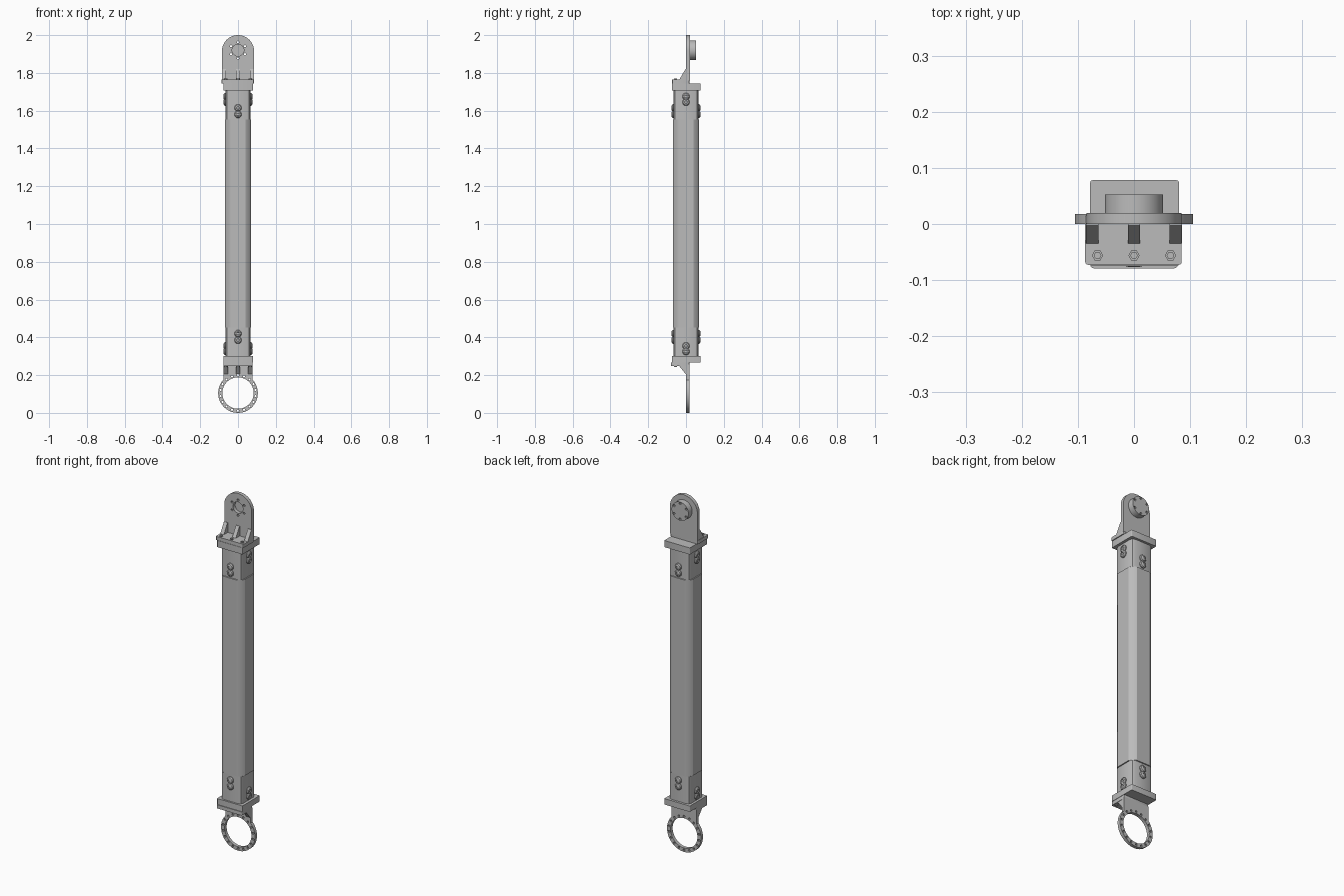
import bpy, bmesh, math
from mathutils import Matrix, Vector

cube = bpy.data.objects.get("Cube")
if cube:
    bpy.data.objects.remove(cube)

metal = bpy.data.materials.new("grey_metal")
metal.use_nodes = True
GREY = (0.5, 0.5, 0.5, 1)
metal.diffuse_color = GREY
metal.node_tree.nodes["Principled BSDF"].inputs["Base Color"].default_value = GREY


def finish(name, bm):
    """Turn a bmesh into a named, shaded object."""
    bmesh.ops.remove_doubles(bm, verts=bm.verts, dist=0.00005)
    bmesh.ops.recalc_face_normals(bm, faces=bm.faces)
    mesh = bpy.data.meshes.new(name)
    bm.to_mesh(mesh)
    bm.free()
    mesh.materials.append(metal)
    ob = bpy.data.objects.new(name, mesh)
    bpy.context.collection.objects.link(ob)
    bpy.ops.object.select_all(action='DESELECT')
    ob.select_set(True)
    bpy.context.view_layer.objects.active = ob
    bpy.ops.object.shade_smooth_by_angle(angle=math.radians(30))
    return ob


def box(name, lo, hi, bevel=0.004):
    bm = bmesh.new()
    lo, hi = Vector(lo), Vector(hi)
    size = hi - lo
    bmesh.ops.create_cube(bm, size=1, matrix=Matrix.Translation((lo + hi) / 2) @ Matrix.Diagonal((*size, 1)))
    upright = [e for e in bm.edges if abs(e.verts[0].co.z - e.verts[1].co.z) > size.z / 2]
    bmesh.ops.bevel(bm, geom=upright, offset=bevel, segments=3, affect='EDGES', profile=0.5)
    return finish(name, bm)


def arc(cx, cz, r, a0=0, a1=360, n=24):
    full = abs(a1 - a0) == 360
    steps = [math.radians(a0 + (a1 - a0) * i / n) for i in range(n if full else n + 1)]
    return [(cx + r * math.cos(a), cz + r * math.sin(a)) for a in steps]


def hole_ring(cz, radius, r, count, start=0):
    centres = arc(0, cz, radius, start, start + 360, count)
    return [arc(x, z, r, n=10) for x, z in centres]


def plate(name, loops, y0, y1):
    """Upright plate with holes: first loop is the outline, the rest are holes."""
    curve = bpy.data.curves.new(name, 'CURVE')
    curve.dimensions = '2D'
    curve.fill_mode = 'BOTH'
    curve.extrude = (y1 - y0) / 2
    for loop in loops:
        spline = curve.splines.new('POLY')
        spline.points.add(len(loop) - 1)
        spline.use_cyclic_u = True
        for point, (x, z) in zip(spline.points, loop):
            point.co = (x, z, 0, 1)
    temp = bpy.data.objects.new(name + "_outline", curve)
    bpy.context.collection.objects.link(temp)
    bpy.context.view_layer.update()
    mesh = bpy.data.meshes.new_from_object(temp.evaluated_get(bpy.context.evaluated_depsgraph_get()))
    bm = bmesh.new()
    bm.from_mesh(mesh)
    bpy.data.objects.remove(temp)
    bpy.data.meshes.remove(mesh)
    turn = Matrix.Translation((0, (y0 + y1) / 2, 0)) @ Matrix.Rotation(math.pi / 2, 4, 'X')
    bm.transform(turn)
    return finish(name, bm)


def rib(name, x, z, rise):
    """Triangular gusset between a foot and its upright plate."""
    bm = bmesh.new()
    side = [(-0.035, z), (0.002, z), (0.002, z + rise), (-0.003, z + rise)]
    face = bm.faces.new([bm.verts.new((x - 0.011, y, h)) for y, h in side])
    out = bmesh.ops.extrude_face_region(bm, geom=[face])
    moved = [v for v in out["geom"] if isinstance(v, bmesh.types.BMVert)]
    bmesh.ops.translate(bm, verts=moved, vec=(0.022, 0, 0))
    return finish(name, bm)


def lathe(name, profile, matrix, steps=24):
    """Spin a (radius, height) profile about z, then place it."""
    bm = bmesh.new()
    verts = [bm.verts.new((r, 0, h)) for r, h in profile]
    edges = [bm.edges.new(pair) for pair in zip(verts, verts[1:])]
    bmesh.ops.spin(bm, geom=verts + edges, axis=(0, 0, 1), cent=(0, 0, 0), angle=math.tau, steps=steps)
    bm.transform(matrix)
    return finish(name, bm)


# Tube: chamfered square section, with flatter seats at both ends
def section(bm, flat, z):
    pts = []
    for k in range(4):
        for x, y in ((flat, -0.11 + flat), (flat, 0.11 - flat), (0.059, 0.059)):
            pts.append(bm.verts.new(Matrix.Rotation(k * math.pi / 2, 3, 'Z') @ Vector((x, y, z))))
    return pts


bm = bmesh.new()
rings = [section(bm, f, z) for f, z in
         ((0.065, 0.29), (0.065, 0.452), (0.07, 0.453), (0.07, 1.552), (0.065, 1.553), (0.065, 1.72))]
for a, b in zip(rings, rings[1:]):
    for i in range(len(a)):
        j = (i + 1) % len(a)
        bm.faces.new((a[i], a[j], b[j], b[i]))
bm.faces.new(rings[0])
bm.faces.new(rings[-1])
finish("tube", bm)

# Button-head bolts: one pair on each side at each end
dome = [(0.019, 0), (0.019, 0.005), (0.015, 0.010), (0.008, 0.012), (0.007, 0.008), (0, 0.008)]
for end, mid in (("lower", 0), ("upper", 2)):
    for k, side in enumerate(("front", "left", "back", "right")):
        for n, height in enumerate((0.385, 0.42) if k % 2 == 0 else (0.325, 0.355)):
            z = abs(mid - height)
            spot = (Matrix.Translation((0, 0, z)) @ Matrix.Rotation(k * math.pi / 2, 4, 'Z')
                    @ Matrix.Translation((0, -0.065, 0)) @ Matrix.Rotation(math.pi / 2, 4, 'X'))
            lathe(f"{end}_{side}_bolt_{n + 1}", dome, spot)

# End flanges and bracket feet
box("upper_flange", (-0.078, -0.075, 1.708), (0.080, 0.078, 1.745))
box("lower_flange", (-0.078, -0.075, 0.267), (0.080, 0.078, 0.300))
box("upper_foot", (-0.087, -0.073, 1.745), (0.085, 0.018, 1.765), 0.006)
box("lower_foot", (-0.078, -0.079, 0.247), (0.078, 0.018, 0.267), 0.006)

# Gussets and foot screws
screw = [(0.010, 0), (0.010, 0.004), (0.006, 0.004), (0.006, 0.001), (0, 0.001)]
for i, x in enumerate((-0.065, 0, 0.065)):
    rib(f"upper_rib_{i + 1}", x * 1.14, 1.765, 0.055)
    rib(f"lower_rib_{i + 1}", x, 0.247, -0.04)
    lathe(f"upper_foot_screw_{i + 1}", screw, Matrix.Translation((x, -0.056, 1.765)), 6)
    lathe(f"lower_foot_screw_{i + 1}", screw,
          Matrix.Translation((x, -0.056, 0.247)) @ Matrix.Rotation(math.pi, 4, 'X'), 6)

# Upper lug with round head, centre bore and screw holes
lug = [(0.085, 1.76)] + arc(0, 1.915, 0.085, 0, 180, 36) + [(-0.085, 1.76)]
plate("upper_lug", [lug, arc(0, 1.92, 0.031, n=32)] + hole_ring(1.92, 0.043, 0.006, 6, 30), 0, 0.02)

# Hub boss on the back of the lug
plate("hub", [arc(0, 1.92, 0.052, n=48)] + hole_ring(1.92, 0.043, 0.006, 6, 30), 0.019, 0.053)

# Lower eye ring with neck and a circle of holes
eye = [(-0.078, 0.255)] + arc(0, 0.105, 0.105, 138, 402, 64) + [(0.078, 0.255)]
neck_holes = [arc(x, 0.222, 0.006, n=10) for x in (-0.033, 0.033)]
plate("lower_eye", [eye, arc(0, 0.105, 0.083, n=64)] + hole_ring(0.105, 0.094, 0.006, 18, 10), 0, 0.018)
